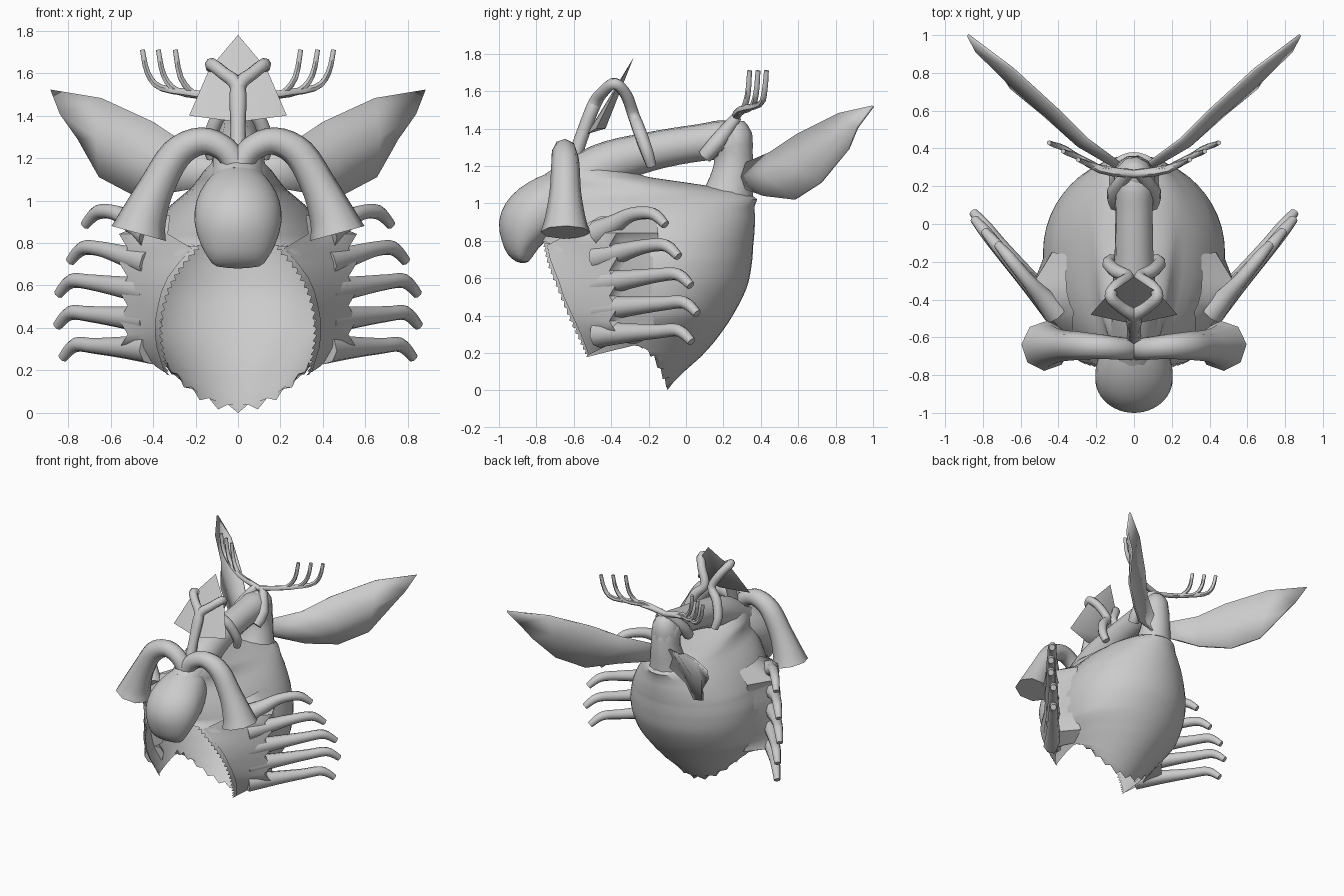
import bpy, bmesh, math
from mathutils import Vector

grey = bpy.data.materials.new("stone grey")
grey.diffuse_color = (0.6, 0.6, 0.6, 1)


def make(name, bm, mirror=False, thick=0):
    bmesh.ops.remove_doubles(bm, verts=bm.verts, dist=0.0005)
    bmesh.ops.recalc_face_normals(bm, faces=bm.faces)
    me = bpy.data.meshes.new(name)
    bm.to_mesh(me)
    bm.free()
    me.materials.append(grey)
    ob = bpy.data.objects.new(name, me)
    bpy.context.collection.objects.link(ob)
    if thick:
        m = ob.modifiers.new("thickness", 'SOLIDIFY')
        m.thickness, m.offset = thick, 0
    if mirror:
        ob.modifiers.new("mirror", 'MIRROR')
    return ob


def spline(keys, steps):
    """Catmull-Rom through tuples of any length."""
    out = []
    for i in range(len(keys) - 1):
        p0, p1, p2, p3 = (keys[min(max(i + k, 0), len(keys) - 1)] for k in (-1, 0, 1, 2))
        for s in range(steps):
            t = s / steps
            out.append(tuple(0.5 * (2 * b + (c - a) * t + (2 * a - 5 * b + 4 * c - d) * t * t
                             + (3 * b - a - 3 * c + d) * t ** 3)
                             for a, b, c, d in zip(p0, p1, p2, p3)))
    return out + [tuple(keys[-1])]


def tube(name, keys, sides=8, steps=3, mirror=False):
    """Tapered tube through (x, y, z, radius) points."""
    pts = spline(keys, steps)
    bm = bmesh.new()
    rings, up = [], None
    for i, p in enumerate(pts):
        a, b = pts[max(i - 1, 0)], pts[min(i + 1, len(pts) - 1)]
        d = (Vector(b[:3]) - Vector(a[:3])).normalized()
        if up is None:
            up = d.orthogonal()
        up = (up - d * up.dot(d)).normalized()
        side = d.cross(up)
        rings.append([bm.verts.new(Vector(p[:3]) + p[3] * (
            up * math.cos(2 * math.pi * k / sides) + side * math.sin(2 * math.pi * k / sides)))
            for k in range(sides)])
    for r, q in zip(rings, rings[1:]):
        for k in range(sides):
            bm.faces.new((r[k], r[k - 1], q[k - 1], q[k]))
    bm.faces.new(rings[0])
    bm.faces.new(rings[-1])
    return make(name, bm, mirror)


N = 12


def half_ring(z, yb, yf, w, yc, xf):
    """Right half of a horizontal ring, back to front, cut off at x = xf."""
    lift = 0.06 * min(max((0.4 - z) / 0.22, 0), 1)
    end = math.acos(xf / w) if w > 0 else math.pi / 2
    depth = (yf - yc) / max(math.sin(end), 0.05)
    pts = []
    for i in range(N):
        t = i / N * math.pi / 2
        pts.append((w * math.sin(t), yc + (yb - yc) * math.cos(t), z + lift * math.sin(t) ** 2))
    for i in range(N + 1):
        t = i / N * end
        pts.append((w * math.cos(t), yc + depth * math.sin(t), z + lift * (1 - i / N)))
    return pts


def skin(bm, rows):
    vs = [[bm.verts.new(p) for p in r] for r in rows]
    for a, b in zip(vs, vs[1:]):
        for k in range(min(len(a), len(b)) - 1):
            bm.faces.new((a[k], a[k + 1], b[k + 1], b[k]))


# Hollow body shell: closed shoulders, then an open front with a ragged edge
top = [(1.22, -0.42, -0.66, 0.08, -0.52, 0), (1.14, -0.2, -0.72, 0.16, -0.45, 0),
       (1.06, 0.33, -0.76, 0.22, -0.1, 0), (0.98, 0.365, -0.77, 0.315, -0.1, 0),
       (0.88, 0.368, -0.78, 0.395, -0.12, 0), (0.80, 0.362, -0.78, 0.44, -0.13, 0)]
low = [(0.785, 0.36, -0.755, 0.445, -0.13, 0.19), (0.68, 0.352, -0.73, 0.475, -0.14, 0.28),
       (0.55, 0.325, -0.68, 0.48, -0.15, 0.345), (0.40, 0.25, -0.62, 0.455, -0.18, 0.37),
       (0.27, 0.16, -0.56, 0.40, -0.24, 0.355), (0.18, 0.08, -0.52, 0.36, -0.28, 0.335)]
low_rows = spline(low, 8)
rows = [half_ring(*r) for r in spline(top, 2)]
for i, r in enumerate(low_rows):
    ring = half_ring(*r)
    if i % 2:
        x, y, z = ring[-1]
        ring[-1] = (x - 0.015, y - 0.01, z - 0.01)
    rows.append(ring)
# Bowl below the opening, dropping to a ragged point at the middle
for z0, yb in ((0.10, -0.01), (0.04, -0.07), (0.0, -0.1)):
    ring = []
    for k in range(N + 1):
        t = k / N * math.pi / 2
        s = math.sin(t)
        tooth = 0.035 if z0 == 0 and k % 2 else 0
        ring.append((0.36 * s, -0.28 + (yb + 0.28) * math.cos(t), z0 + (0.24 - z0) * s * s + tooth))
    rows.append(ring)
bm = bmesh.new()
skin(bm, rows)
make("body_shell", bm, mirror=True)

# Side web swelling out from the shell, scalloped between the legs
web = [[(0.32, -0.46, 0.93), (0.34, -0.42, 0.93), (0.355, -0.36, 0.93), (0.36, -0.28, 0.93),
        (0.355, -0.16, 0.93)]]
for i in range(1, 10):
    z = 0.91 - 0.0675 * i
    r = min(low_rows, key=lambda q: abs(q[0] - z))
    xf, yf = (r[5] + 0.02, r[2] + 0.01) if z < 0.78 else (0.33, -0.62)
    xe, ye = (0.56, -0.37) if i % 2 else (0.52, -0.41)
    web.append([(xf, yf, z), (xf * 0.5 + xe * 0.5 - 0.005, yf * 0.5 + ye * 0.5 - 0.005, z),
                (xe, ye, z), (xe - 0.03, ye + 0.06, z), (r[3] - 0.012, -0.15, z)])
web.append([(0.345, -0.52, 0.19), (0.39, -0.46, 0.22), (0.42, -0.4, 0.25), (0.4, -0.35, 0.255),
            (0.365, -0.27, 0.25)])
bm = bmesh.new()
skin(bm, web)
make("side_web", bm, mirror=True)

# Egg-shaped head
head = [(1.18, -0.6, -0.68, 0.02, -0.64, 0), (1.14, -0.5, -0.79, 0.10, -0.66, 0),
        (1.08, -0.5, -0.89, 0.155, -0.72, 0), (1.0, -0.5, -0.965, 0.195, -0.78, 0),
        (0.9, -0.6, -1.0, 0.205, -0.82, 0), (0.8, -0.75, -0.985, 0.178, -0.86, 0),
        (0.73, -0.81, -0.955, 0.14, -0.88, 0), (0.69, -0.84, -0.91, 0.1, -0.875, 0),
        (0.68, -0.87, -0.875, 0.0, -0.872, 0)]
bm = bmesh.new()
skin(bm, [half_ring(r[0], *r[1:3], max(r[3], 0), *r[4:]) for r in spline(head, 2)])
make("head", bm, mirror=True)

# Drooping flared horns
tube("horn", [(0, -0.66, 1.15, 0.06), (0.06, -0.66, 1.24, 0.06), (0.17, -0.65, 1.28, 0.065),
              (0.29, -0.645, 1.22, 0.075), (0.385, -0.645, 1.06, 0.085), (0.445, -0.645, 0.92, 0.11),
              (0.468, -0.645, 0.845, 0.133)], 8, 4, True)

# Arched back pipe from rear post to neck
tube("back_pipe", [(0, 0.2, 0.95, 0.17), (0, 0.235, 1.08, 0.13), (0, 0.255, 1.22, 0.108),
                   (0, 0.225, 1.33, 0.11), (0, 0.08, 1.325, 0.1), (0, -0.2, 1.275, 0.105),
                   (0, -0.45, 1.195, 0.125), (0, -0.68, 1.05, 0.13)], 12, 4)
tube("post_cap", [(0, 0.25, 1.28, 0.108), (0, 0.26, 1.38, 0.095), (0, 0.26, 1.44, 0.05)], 10, 2)
tube("post_brace", [(0.09, 0.1, 1.25, 0.04), (0.1, 0.17, 1.33, 0.045), (0.03, 0.27, 1.46, 0.03)], 8, 2, True)

# Crest: shallow folded arrowhead
bm = bmesh.new()
apex, base, rear, c1, c2, m1, m2 = [bm.verts.new(p) for p in (
    (0, -0.28, 1.78), (0, -0.53, 1.37), (0, -0.43, 1.4), (0.23, -0.48, 1.4),
    (-0.23, -0.48, 1.4), (0.135, -0.37, 1.62), (-0.135, -0.37, 1.62))]
for c, m in ((c1, m1), (c2, m2)):
    for f in ((apex, m, base), (m, c, base), (apex, rear, m), (m, rear, c), (c, rear, base)):
        bm.faces.new(f)
make("crest", bm)

# Forked pipe over the crest, rejoining behind it and straddling the back pipe
tube("forked_pipe", [(0, -0.62, 1.17, 0.04), (0, -0.56, 1.35, 0.036), (0, -0.49, 1.53, 0.036),
                     (0.07, -0.44, 1.6, 0.032), (0.125, -0.38, 1.64, 0.032), (0.085, -0.32, 1.58, 0.032),
                     (0.03, -0.28, 1.47, 0.032), (0.095, -0.25, 1.39, 0.036),
                     (0.135, -0.21, 1.28, 0.034), (0.12, -0.185, 1.2, 0.028)], 8, 4, True)

# Branching antlers on the rear post
for i, (x, y) in enumerate(((0.295, 0.34), (0.375, 0.385), (0.45, 0.43))):
    tube("antler_%d" % (i + 1), [(0.0, 0.265, 1.455, 0.022), (x * 0.4, 0.285, 1.48 + 0.01 * i, 0.018),
                                 (x - 0.09, y - 0.035, 1.50 + 0.015 * i, 0.017),
                                 (x - 0.025, y - 0.01, 1.58 + 0.01 * i, 0.015), (x, y, 1.71, 0.013)],
         6, 3, True)

# Wings: thin dished blades
upper = [(0.06, 0.31, 1.21), (0.25, 0.45, 1.27), (0.4, 0.6, 1.37), (0.64, 0.82, 1.48), (0.88, 1.0, 1.52)]
lower = [(0.06, 0.31, 1.08), (0.3, 0.42, 1.04), (0.48, 0.58, 1.02), (0.65, 0.72, 1.11), (0.75, 0.87, 1.29)]
middle = [((a[0] + b[0]) / 2 + 0.02, (a[1] + b[1]) / 2 - 0.02, (a[2] + b[2]) / 2)
          for a, b in zip(upper, lower)]
bm = bmesh.new()
skin(bm, [upper, middle, lower])
make("wing", bm, True, 0.015)

# Five curled side legs growing out of the web: tip x, y, z
for i, (x, y, z) in enumerate(((0.72, -0.11, 0.885), (0.79, -0.04, 0.715), (0.845, 0.025, 0.56),
                               (0.85, 0.06, 0.41), (0.825, 0.03, 0.26))):
    zb = 0.85 - 0.135 * i
    a, c = Vector((0.41, -0.47, zb - 0.01)), Vector((x - 0.15, y - 0.18, z + 0.055))
    m = a.lerp(c, 0.5)
    tube("leg_%d" % (i + 1), [(*a, 0.072), (*m, 0.052), (*c, 0.038),
                              (x - 0.06, y - 0.07, z + 0.06, 0.034), (x, y, z, 0.024)], 8, 4, True)

# Smooth shading with kept edges
for ob in bpy.context.scene.objects:
    ob.select_set(True)
    bpy.context.view_layer.objects.active = ob
bpy.ops.object.shade_smooth_by_angle(angle=math.radians(60))
